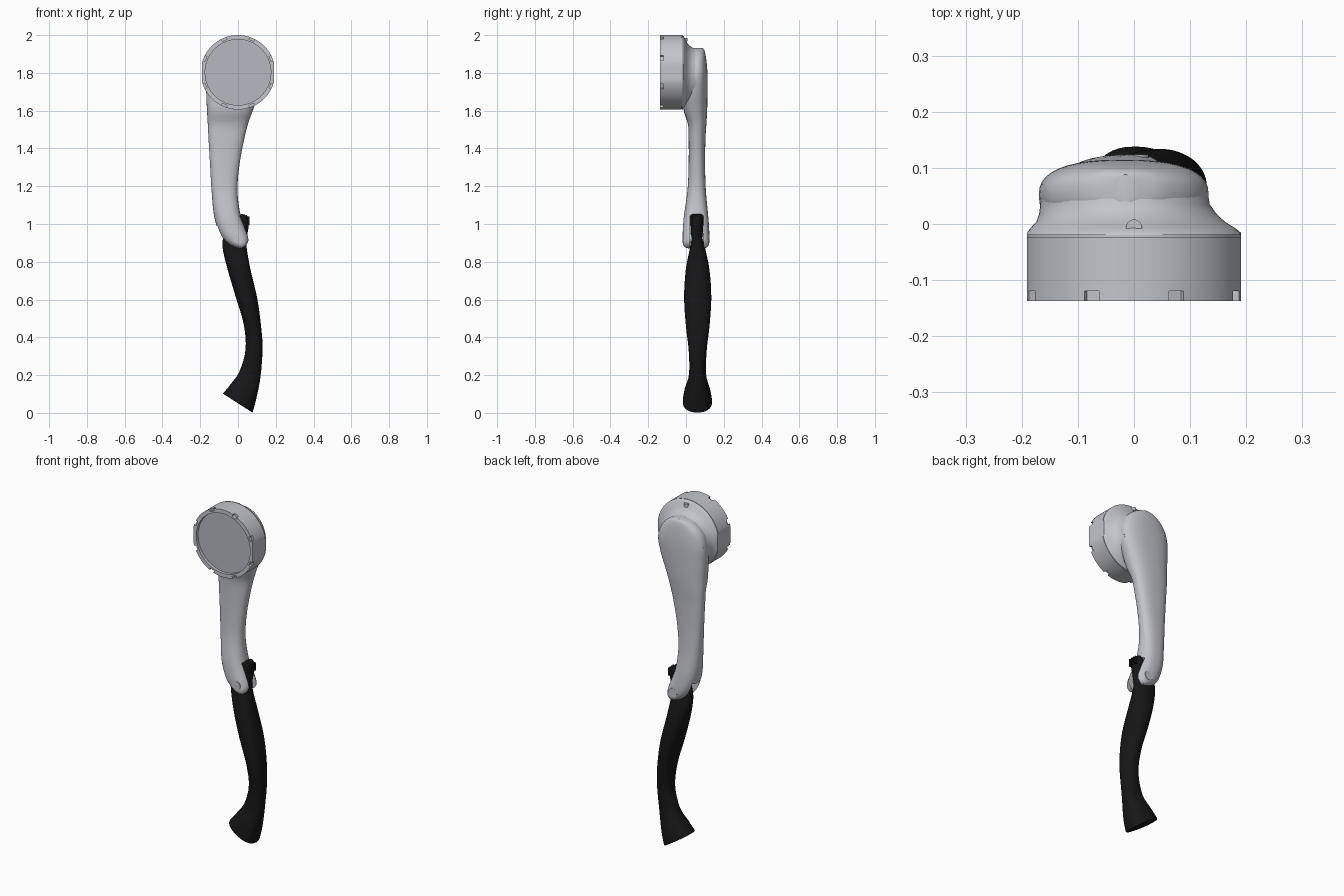
import bpy, bmesh, math
from mathutils import Matrix, Vector

if "Cube" in bpy.data.objects:
    bpy.data.objects.remove(bpy.data.objects["Cube"], do_unlink=True)


def material(name, rgb, rough=0.5):
    m = bpy.data.materials.new(name)
    m.use_nodes = True
    m.diffuse_color = (*rgb, 1)
    bsdf = m.node_tree.nodes["Principled BSDF"]
    bsdf.inputs["Base Color"].default_value = (*rgb, 1)
    bsdf.inputs["Roughness"].default_value = rough
    return m


GREY = material("light grey", (0.54, 0.56, 0.60))
FACE = material("face grey", (0.46, 0.48, 0.53))
BLACK = material("black", (0.008, 0.008, 0.009))


def finish(bm, name, *mats):
    bmesh.ops.recalc_face_normals(bm, faces=bm.faces)
    mesh = bpy.data.meshes.new(name)
    bm.to_mesh(mesh)
    bm.free()
    ob = bpy.data.objects.new(name, mesh)
    bpy.context.collection.objects.link(ob)
    for m in mats:
        mesh.materials.append(m)
    return ob


def activate(ob):
    bpy.ops.object.select_all(action='DESELECT')
    ob.select_set(True)
    bpy.context.view_layer.objects.active = ob


def smooth(ob, angle=35):
    activate(ob)
    bpy.ops.object.shade_smooth_by_angle(angle=math.radians(angle))


def cut(ob, cutter):
    cutter.hide_render = True
    mod = ob.modifiers.new("cut", 'BOOLEAN')
    mod.operation = 'DIFFERENCE'
    mod.solver = 'EXACT'
    mod.object = cutter
    activate(ob)
    bpy.ops.object.modifier_apply(modifier=mod.name)
    bpy.data.objects.remove(cutter, do_unlink=True)


def skin(bm, rings):
    """Join rings of points into a closed tube with flat ends."""
    loops = [[bm.verts.new(p) for p in r] for r in rings]
    n = len(loops[0])
    for a, b in zip(loops, loops[1:]):
        for i in range(n):
            j = (i + 1) % n
            bm.faces.new((a[i], a[j], b[j], b[i]))
    return bm.faces.new(loops[0]), bm.faces.new(loops[-1])


def refine(rows, steps=4):
    """Smoothly interpolate between the rows."""
    out = []
    for i in range(len(rows) - 1):
        p0, p1, p2 = rows[max(i - 1, 0)], rows[i], rows[i + 1]
        p3 = rows[min(i + 2, len(rows) - 1)]
        for s in range(steps):
            t = s / steps
            out.append([0.5 * (2 * b + (c - a) * t + (2 * a - 5 * b + 4 * c - d) * t * t
                               + (3 * b - a - 3 * c + d) * t ** 3)
                        for a, b, c, d in zip(p0, p1, p2, p3)])
    return out + [list(rows[-1])]


def power(v, e):
    return math.copysign(abs(v) ** e, v)


def loft(name, rows, mat, n=2.5, seg=40):
    """Rows: left x, left z, right x, right z, front y, back y."""
    rings = []
    for xl, zl, xr, zr, yf, yb in refine(rows):
        ring = []
        for k in range(seg):
            t = 2 * math.pi * k / seg
            u = 0.5 + 0.5 * power(math.cos(t), 2 / n)
            v = 0.5 + 0.5 * power(math.sin(t), 2 / n)
            ring.append((xl + (xr - xl) * u, yf + (yb - yf) * v, zl + (zr - zl) * u))
        rings.append(ring)
    bm = bmesh.new()
    skin(bm, rings)
    return finish(bm, name, mat)


def box(bm, size, matrix):
    bmesh.ops.create_cube(bm, size=1, matrix=matrix @ Matrix.Diagonal((*size, 1)))


def rod(name, radius, depth, matrix, mat):
    bm = bmesh.new()
    bmesh.ops.create_cone(bm, cap_ends=True, segments=32, radius1=radius,
                          radius2=radius, depth=depth, matrix=matrix)
    ob = finish(bm, name, mat)
    smooth(ob)
    return ob


# Round head with recessed face, flattened sides and a shoulder behind
CZ = 1.803
head_rings = [  # y, radius, centre x, centre z
    (-.120, .174, 0, CZ), (-.137, .174, 0, CZ), (-.137, .197, 0, CZ),
    (-.024, .197, 0, CZ), (-.024, .194, 0, CZ), (-.020, .194, 0, CZ),
    (-.020, .197, 0, CZ), (-.016, .195, 0, CZ), (-.008, .183, -.002, CZ),
    (.004, .168, -.006, 1.795), (.018, .158, -.011, 1.786),
    (.035, .151, -.016, 1.782), (.07, .147, -.018, 1.78)]
rings = []
for y, r, cx, cz in head_rings:
    ring = []
    for k in range(96):
        t = 2 * math.pi * k / 96
        x = max(-.191, min(.191, cx + r * math.cos(t)))
        ring.append((x, y, cz + r * math.sin(t)))
    rings.append(ring)
bm = bmesh.new()
floor, _ = skin(bm, rings)
floor.material_index = 1
head = finish(bm, "head", GREY, FACE)

# Eight notches around the front rim
bm = bmesh.new()
for k in range(8):
    spin = Matrix.Rotation(math.radians(22.5 + 45 * k), 4, 'Y')
    box(bm, (.03, .04, .028), Matrix.Translation((0, -.139, CZ)) @ spin
        @ Matrix.Translation((.199, 0, 0)))
cut(head, finish(bm, "notch_cutter"))
smooth(head)

# Small button on top of the shoulder
rod("shoulder_button", .014, .02, Matrix.Translation((0, -.006, 1.975)), GREY)

# Curved arm ending in a forked tip
arm = loft("arm", [
    (-.03, 1.932, 0, 1.932, .035, .088),
    (-.09, 1.915, .055, 1.915, .02, .099),
    (-.145, 1.865, .108, 1.865, .0, .108),
    (-.168, 1.79, .133, 1.79, -.01, .114),
    (-.168, 1.69, .115, 1.70, -.015, .114),
    (-.164, 1.60, .078, 1.60, -.012, .112),
    (-.160, 1.53, .053, 1.53, .010, .108),
    (-.156, 1.45, .033, 1.45, .014, .103),
    (-.148, 1.315, .008, 1.315, .014, .101),
    (-.140, 1.18, -.003, 1.18, .008, .105),
    (-.126, 1.04, .011, 1.06, -.010, .117),
    (-.093, .94, .035, .99, -.017, .123),
    (-.050, .892, .055, .935, -.018, .123),
    (-.010, .873, .055, .905, -.014, .119),
    (.015, .870, .040, .883, -.002, .107)], GREY)
bm = bmesh.new()
box(bm, (.4, .071, .3), Matrix.Translation((.028, .0575, .889))
    @ Matrix.Rotation(math.radians(-25), 4, 'Y'))
cut(arm, finish(bm, "slot_cutter"))
smooth(arm)

# Hinge pin through the fork
rod("hinge_pin", .026, .1425, Matrix.Translation((0, .0525, .925))
    @ Matrix.Rotation(math.pi / 2, 4, 'X'), GREY)

# Curved handle with flared foot and a lever tip in the fork
handle = loft("handle", [
    (.020, 1.053, .046, 1.047, .030, .085),
    (.005, 1.045, .058, 1.025, .024, .089),
    (-.030, 1.015, .056, .985, .024, .090),
    (-.070, .955, .048, .935, .024, .091),
    (-.082, .88, .045, .88, .022, .100),
    (-.055, .76, .066, .76, -.001, .124),
    (-.013, .617, .103, .60, -.010, .134),
    (.030, .47, .124, .44, .000, .124),
    (.040, .335, .130, .335, .014, .110),
    (.008, .22, .119, .19, .016, .106),
    (-.038, .153, .099, .085, -.008, .128),
    (-.074, .109, .081, .015, -.017, .138),
    (-.080, .102, .076, .002, -.013, .134)], BLACK, n=2.3)
smooth(handle)

# Grip ribs on the lever tip
bm = bmesh.new()
for k in range(4):
    box(bm, (.012, .006, .045), Matrix.Translation((.054, .036 + .014 * k, 1.018)))
finish(bm, "grip_ribs", BLACK)
